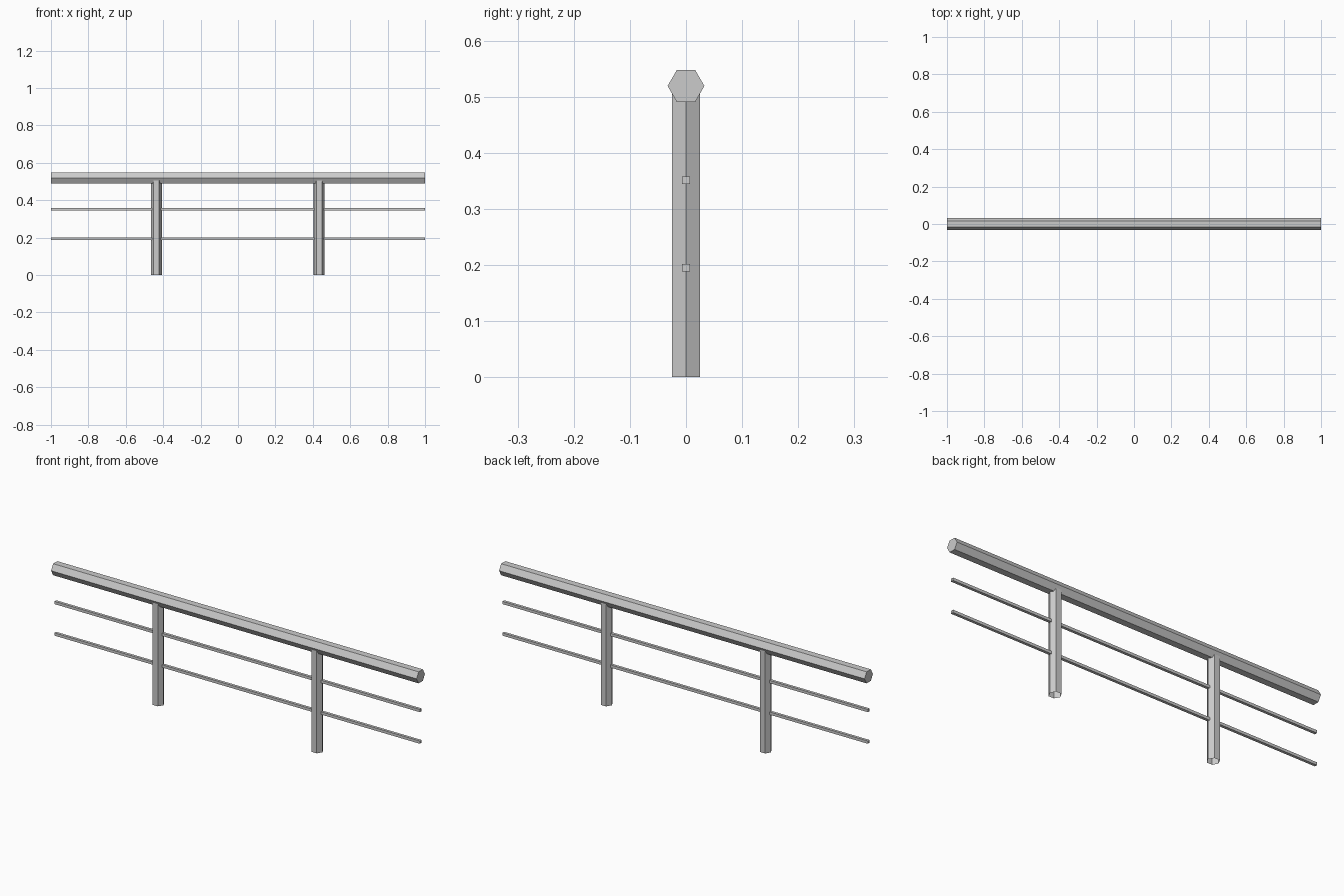
import bpy
import bmesh
from math import cos, sin, pi
from mathutils import Vector

cube = bpy.data.objects.get("Cube")
if cube:
    bpy.data.objects.remove(cube, do_unlink=True)

# Single painted metal colour
metal = bpy.data.materials.new("grey metal")
metal.use_nodes = True
grey = (0.6, 0.6, 0.6, 1)
metal.diffuse_color = grey
metal.node_tree.nodes["Principled BSDF"].inputs["Base Color"].default_value = grey


def prism(name, start, along, side, up, radius, sides, turn=0, capped=True):
    """Flat-shaded regular prism swept from start along a vector."""
    bm = bmesh.new()
    angles = [turn + 2 * pi * i / sides for i in range(sides)]
    ring = [bm.verts.new(Vector(start) + radius * (cos(a) * Vector(side) + sin(a) * Vector(up)))
            for a in angles]
    end = [bm.verts.new(v.co + Vector(along)) for v in ring]
    for i in range(sides):
        j = (i + 1) % sides
        bm.faces.new((ring[i], ring[j], end[j], end[i]))
    if capped:
        bm.faces.new(ring[::-1])
        bm.faces.new(end)
    mesh = bpy.data.meshes.new(name)
    bm.to_mesh(mesh)
    bm.free()
    mesh.materials.append(metal)
    obj = bpy.data.objects.new(name, mesh)
    bpy.context.collection.objects.link(obj)
    return obj


X, Y, Z = (1, 0, 0), (0, 1, 0), (0, 0, 1)

# Hexagonal handrail, corners pointing forward and back
prism("handrail", (-1, 0, 0.519), (2, 0, 0), Y, Z, 0.0328, 6)

# Two thin square bars running through the posts
for name, z in (("lower_bar", 0.195), ("upper_bar", 0.351)):
    prism(name, (-1, 0, z), (2, 0, 0), Y, Z, 0.0097, 4, turn=pi / 4)

# Hollow hexagonal posts, flat sides to front and back, ending inside the handrail
for name, x in (("right_post", -0.436), ("left_post", 0.434)):
    prism(name, (x, 0, 0), (0, 0, 0.51), X, Y, 0.029, 6, capped=False)
